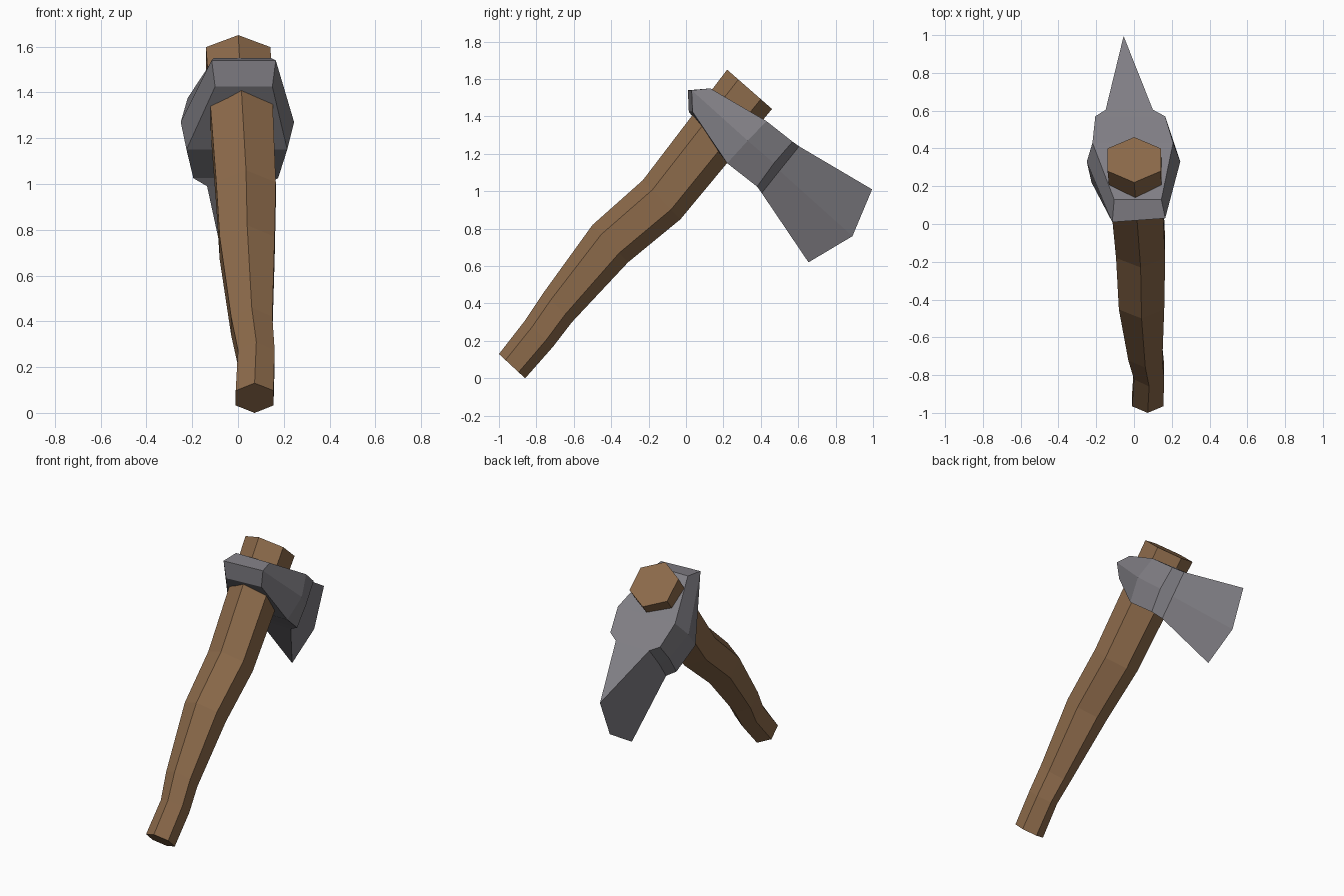
import bpy, bmesh

cube = bpy.data.objects.get("Cube")
if cube:
    bpy.data.objects.remove(cube)


def material(name, rgb):
    m = bpy.data.materials.new(name)
    m.use_nodes = True
    m.diffuse_color = (*rgb, 1)
    m.node_tree.nodes["Principled BSDF"].inputs["Base Color"].default_value = (*rgb, 1)
    return m


def loft(name, rings, mat, cap_end=True):
    """Skin closed rings of equal vertex count, capping the ends."""
    bm = bmesh.new()
    loops = [[bm.verts.new(p) for p in ring] for ring in rings]
    n = len(rings[0])
    for a, b in zip(loops, loops[1:]):
        for i in range(n):
            j = (i + 1) % n
            bm.faces.new((a[i], a[j], b[j], b[i]))
    bm.faces.new(loops[0][::-1])
    if cap_end:
        bm.faces.new(loops[-1])
    bmesh.ops.remove_doubles(bm, verts=bm.verts, dist=0.0005)
    bmesh.ops.recalc_face_normals(bm, faces=bm.faces)
    mesh = bpy.data.meshes.new(name)
    bm.to_mesh(mesh)
    bm.free()
    mesh.materials.append(mat)
    obj = bpy.data.objects.new(name, mesh)
    bpy.context.collection.objects.link(obj)
    return obj


wood = material("brown wood", (0.262, 0.144, 0.069))
steel = material("grey steel", (0.216, 0.209, 0.231))

# Bent six-sided handle: upper edge (y, z), lower edge (y, z), left x, right x
stations = [
    ((-1.00, 0.13), (-0.86, 0.00), -0.01, 0.155),
    ((-0.86, 0.31), (-0.71, 0.17), 0.00, 0.160),
    ((-0.76, 0.46), (-0.61, 0.30), -0.03, 0.150),
    ((-0.50, 0.82), (-0.31, 0.62), -0.08, 0.160),
    ((-0.23, 1.06), (-0.03, 0.85), -0.095, 0.165),
    ((0.22, 1.65), (0.46, 1.44), -0.14, 0.142),
]


def hex_ring(up, low, x0, x1):
    mid = (x0 + x1) / 2

    def at(x, t):
        return (x, up[0] + (low[0] - up[0]) * t, up[1] + (low[1] - up[1]) * t)
    return [at(mid, 0), at(x1, 0.25), at(x1, 0.75), at(mid, 1), at(x0, 0.75), at(x0, 0.25)]


loft("handle", [hex_ring(*s) for s in stations], wood)

# Axe head sections from poll to edge; each row is left x, right x, y, z
# for the upper, middle and lower corners
sections = [
    [(-0.105, 0.145, 0.13, 1.55), (-0.115, 0.165, 0.01, 1.54), (-0.10, 0.15, 0.015, 1.425)],
    [(-0.220, 0.207, 0.43, 1.375), (-0.25, 0.245, 0.33, 1.27), (-0.225, 0.215, 0.22, 1.15)],
    [(-0.205, 0.165, 0.57, 1.265), (-0.205, 0.18, 0.47, 1.15), (-0.195, 0.175, 0.38, 1.025)],
    [(-0.150, 0.100, 0.605, 1.24), (-0.15, 0.105, 0.50, 1.11), (-0.135, 0.11, 0.405, 0.99)],
    [(-0.055, -0.055, 0.995, 1.01), (-0.055, -0.055, 0.89, 0.76), (-0.055, -0.055, 0.655, 0.62)],
]


def head_ring(rows):
    left = [(x0, y, z) for x0, x1, y, z in rows]
    # slight twist of the poll towards the right
    right = [(x1, y + (0.02 if y < 0.1 else 0), z) for x0, x1, y, z in rows]
    return left + right[::-1]


# The last section closes to a sharp edge when doubles are merged
head = loft("axe_head", [head_ring(s) for s in sections], steel, cap_end=False)

# Split the poll cap into a bevel and a striking face
bm = bmesh.new()
bm.from_mesh(head.data)
cap = [f for f in bm.faces if len(f.verts) == 6]
for f in cap:
    pair = sorted(f.verts, key=lambda v: v.co.y + v.co.z)[2:4]
    bmesh.utils.face_split(f, pair[0], pair[1])
bm.to_mesh(head.data)
bm.free()
